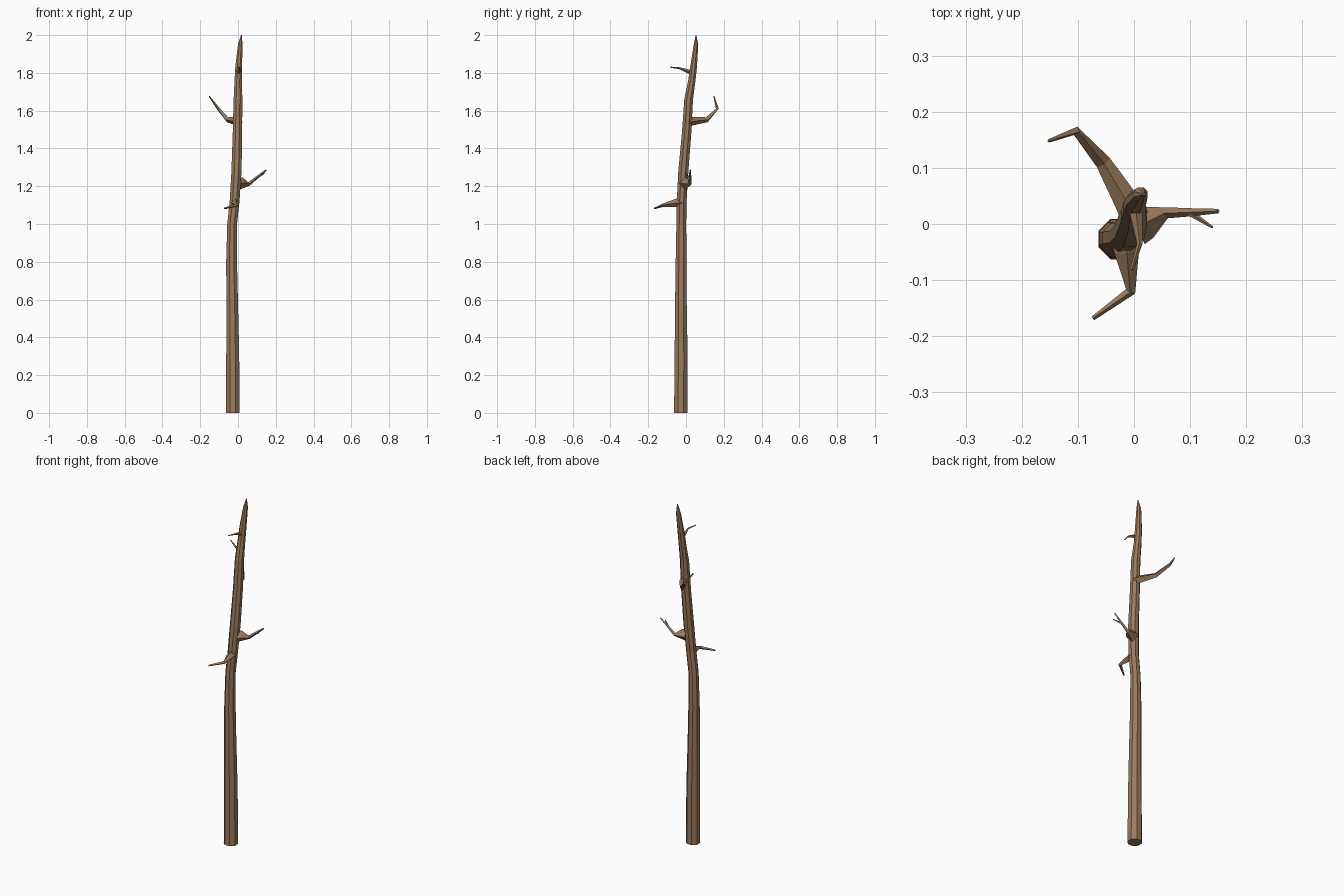
import bpy, bmesh, math
from mathutils import Vector

bark = bpy.data.materials.new("bark")
bark.diffuse_color = (0.33, 0.2, 0.11, 1)


def tube(name, path, sides, level=False, turn=0.0):
    """Loft flat-shaded rings along (x, y, z, radius) points."""
    bm = bmesh.new()
    pts = [Vector(p[:3]) for p in path]
    rings = []
    for i, p in enumerate(pts):
        d = (pts[min(i + 1, len(pts) - 1)] - pts[max(i - 1, 0)]).normalized()
        if level:
            u, v = Vector((1, 0, 0)), Vector((0, 1, 0))
        else:
            u = d.cross(Vector((0, 0, 1))).normalized()
            v = u.cross(d)
        ring = []
        for k in range(sides):
            a = math.tau * k / sides + turn
            ring.append(bm.verts.new(p + path[i][3] * (u * math.cos(a) + v * math.sin(a))))
        rings.append(ring)
    for lo, hi in zip(rings, rings[1:]):
        for k in range(sides):
            n = (k + 1) % sides
            bm.faces.new((lo[k], lo[n], hi[n], hi[k]))
    bm.faces.new(rings[0])
    bm.faces.new(rings[-1])
    bmesh.ops.recalc_face_normals(bm, faces=bm.faces)
    me = bpy.data.meshes.new(name)
    bm.to_mesh(me)
    bm.free()
    me.materials.append(bark)
    ob = bpy.data.objects.new(name, me)
    bpy.context.collection.objects.link(ob)


# Crooked tapering trunk
tube("trunk", [
    (-0.027, -0.027, 0.00, 0.039), (-0.028, -0.026, 0.32, 0.037),
    (-0.031, -0.027, 0.60, 0.033), (-0.034, -0.026, 0.80, 0.031),
    (-0.031, -0.025, 1.00, 0.028), (-0.018, -0.023, 1.12, 0.028),
    (-0.008, -0.014, 1.28, 0.029), (-0.003, 0.003, 1.48, 0.027),
    (0.000, 0.014, 1.66, 0.025), (0.001, 0.031, 1.76, 0.021),
    (0.004, 0.041, 1.84, 0.019), (0.012, 0.053, 1.95, 0.013),
    (0.018, 0.053, 2.00, 0.002)], 8, level=True, turn=math.pi / 8)

# Bent twigs, thick at the trunk and thin at the tip
tube("front_branch", [
    (-0.015, -0.025, 1.112, 0.026), (-0.013, -0.050, 1.112, 0.022),
    (-0.006, -0.120, 1.100, 0.009), (-0.073, -0.168, 1.082, 0.004)], 4)
tube("right_branch", [
    (0.005, -0.005, 1.215, 0.034), (0.022, 0.003, 1.217, 0.030),
    (0.058, 0.020, 1.212, 0.010), (0.105, 0.021, 1.250, 0.007),
    (0.150, 0.023, 1.286, 0.004)], 4)
tube("right_branch_fork", [
    (0.100, 0.020, 1.246, 0.006), (0.140, -0.006, 1.268, 0.002)], 4)
tube("back_branch", [
    (0.002, 0.010, 1.540, 0.026), (-0.010, 0.035, 1.545, 0.023),
    (-0.055, 0.110, 1.552, 0.014), (-0.104, 0.166, 1.610, 0.008),
    (-0.152, 0.148, 1.676, 0.003)], 4)
tube("top_branch", [
    (0.003, 0.032, 1.800, 0.014), (0.004, 0.018, 1.806, 0.011),
    (0.010, -0.035, 1.825, 0.005), (-0.004, -0.082, 1.830, 0.003)], 4)
